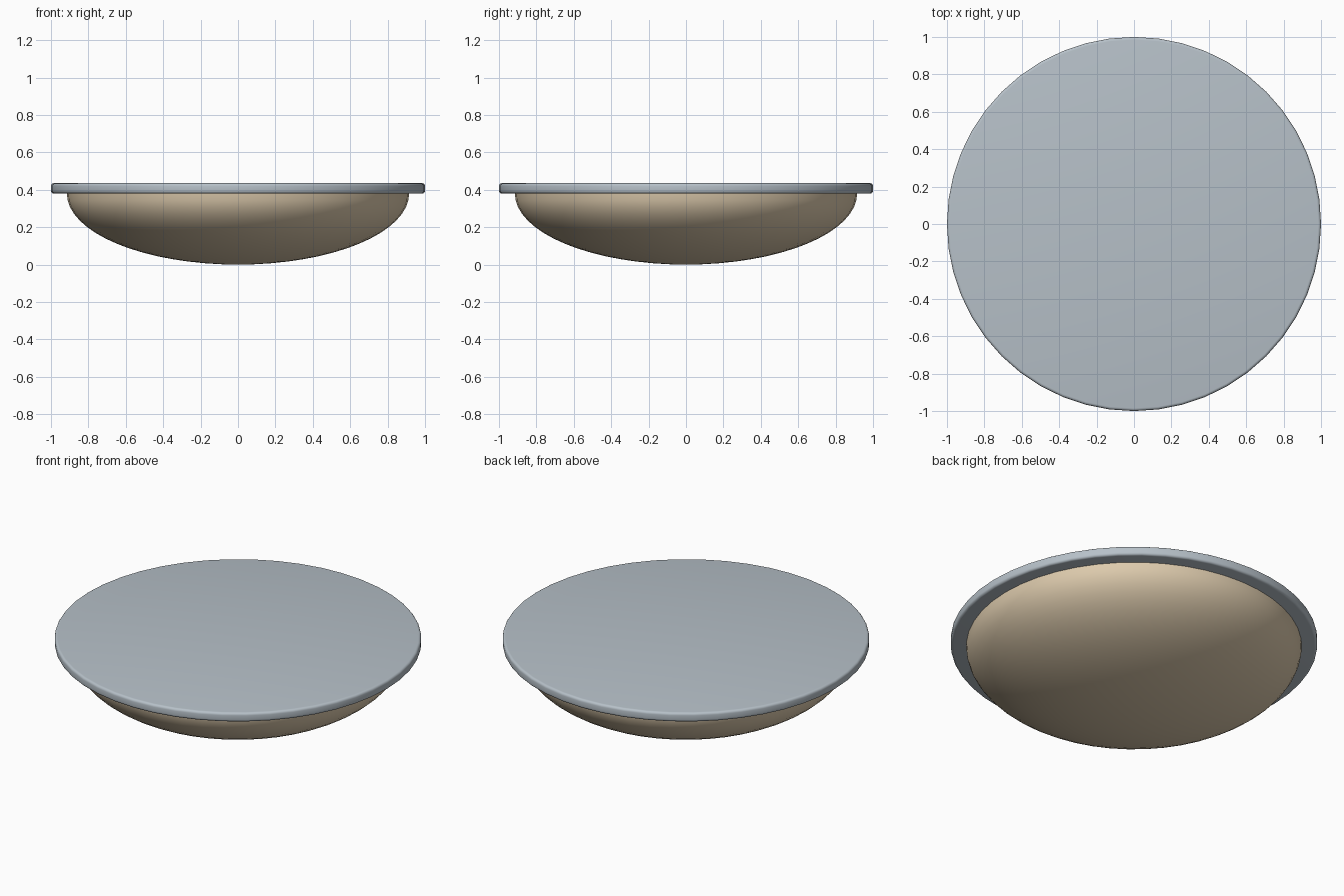
import bpy
import bmesh
from math import sin, cos, pi, radians

cube = bpy.data.objects.get("Cube")
if cube:
    bpy.data.objects.remove(cube, do_unlink=True)

SEGMENTS = 48
RIM_Z = 0.38


def material(name, color, roughness):
    mat = bpy.data.materials.new(name)
    mat.use_nodes = True
    mat.diffuse_color = color
    shader = mat.node_tree.nodes["Principled BSDF"]
    shader.inputs["Base Color"].default_value = color
    shader.inputs["Roughness"].default_value = roughness
    return mat


def lathe(name, profile, mat):
    """Spin an (r, z) profile about z; end points on the axis are merged."""
    bm = bmesh.new()
    verts = [bm.verts.new((r, 0, z)) for r, z in profile]
    edges = [bm.edges.new(pair) for pair in zip(verts, verts[1:])]
    bmesh.ops.spin(bm, geom=verts + edges, cent=(0, 0, 0), axis=(0, 0, 1),
                   angle=2 * pi, steps=SEGMENTS)
    bmesh.ops.remove_doubles(bm, verts=bm.verts, dist=0.0001)
    bmesh.ops.recalc_face_normals(bm, faces=bm.faces)
    mesh = bpy.data.meshes.new(name)
    bm.to_mesh(mesh)
    bm.free()
    obj = bpy.data.objects.new(name, mesh)
    bpy.context.collection.objects.link(obj)
    mesh.materials.append(mat)
    bpy.ops.object.select_all(action='DESELECT')
    obj.select_set(True)
    bpy.context.view_layer.objects.active = obj
    bpy.ops.object.shade_smooth_by_angle(angle=radians(35))
    return obj


tan = material("warm_tan", (0.73, 0.60, 0.42, 1), 0.6)
grey = material("cool_grey", (0.47, 0.53, 0.58, 1), 0.4)

# Bowl: lower half of a flattened sphere, closed at the rim
STEPS = 16
arc = [(0.915 * sin(a), RIM_Z * (1 - cos(a)))
       for a in (pi / 2 * i / STEPS for i in range(STEPS + 1))]
lathe("bowl", arc + [(0, RIM_Z)], tan)

# Lid: thin disc with rounded edges
TOP, BEVEL, ROUND = 0.435, 0.015, 4
corner = [pi / 2 * i / ROUND for i in range(ROUND + 1)]
inner = 1 - BEVEL
lower = [(inner + BEVEL * sin(a), RIM_Z + BEVEL * (1 - cos(a))) for a in corner]
upper = [(inner + BEVEL * cos(a), TOP - BEVEL * (1 - sin(a))) for a in corner]
lathe("lid", [(0, RIM_Z)] + lower + upper + [(0, TOP)], grey)
